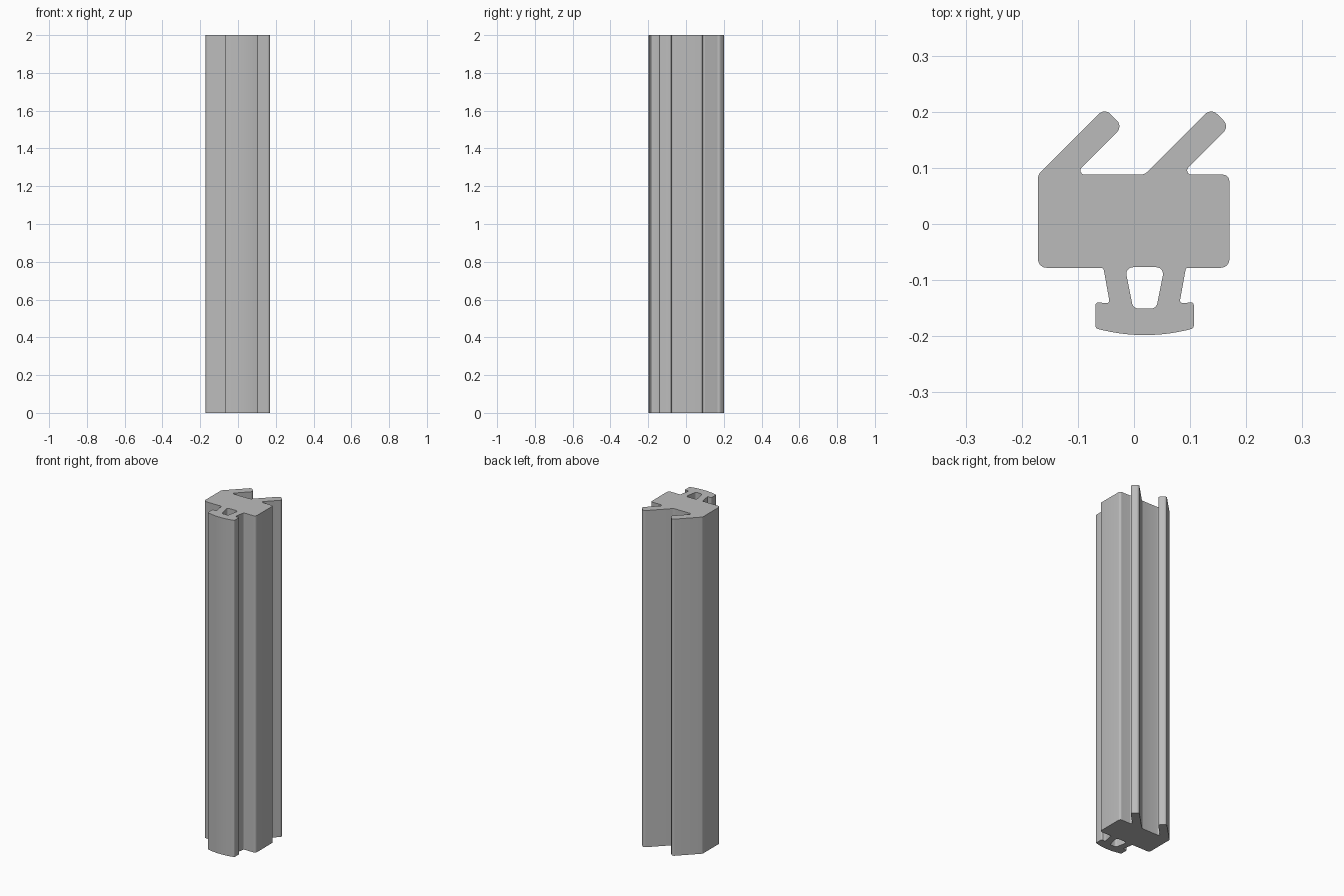
import bpy, bmesh, math
from mathutils import Vector

if "Cube" in bpy.data.objects:
    bpy.data.objects.remove(bpy.data.objects["Cube"], do_unlink=True)

LENGTH = 2.0
FOOT_X = 0.019      # centre line of the clip foot
FIN_PITCH = 0.19    # spacing of the two slanted fins


def rounded(corners, steps=6):
    """Outline from (x, y, radius) corners, each replaced by a tangent arc."""
    out = []
    for i, (x, y, r) in enumerate(corners):
        p = Vector((x, y))
        if r == 0:
            out.append(p)
            continue
        a = (Vector(corners[i - 1][:2]) - p).normalized()
        b = (Vector(corners[(i + 1) % len(corners)][:2]) - p).normalized()
        half = a.angle(b) / 2
        centre = p + (a + b).normalized() * (r / math.sin(half))
        start = p + a * (r / math.tan(half)) - centre
        end = p + b * (r / math.tan(half)) - centre
        for k in range(steps + 1):
            t = k / steps
            sweep = math.pi - 2 * half
            arc = (start * math.sin((1 - t) * sweep) + end * math.sin(t * sweep)) / math.sin(sweep)
            out.append(centre + arc)
    return out


def fin(dx):
    """Slanted fin: root pocket, two tip corners and the back root."""
    return [(0.084 + dx, 0.088, 0.0075), (0.17 + dx, 0.174, 0.0145),
            (0.1375 + dx, 0.2065, 0.0145)]


def mirrored(half):
    """Right half (offsets from the foot centre) followed by its left mirror."""
    right = [(FOOT_X + x, y, r) for x, y, r in half]
    left = [(FOOT_X - x, y, r) for x, y, r in reversed(half)]
    return right, left


# Clip foot with bowed underside, and the legs joining it to the body
half_foot = [(0.0875 * k / 6, -0.198 + 0.012 * (k / 6) ** 2, 0) for k in range(1, 6)]
half_foot += [(0.0875, -0.186, 0.006), (0.0875, -0.139, 0.005),
              (0.062, -0.142, 0.005), (0.0735, -0.078, 0.005)]
foot_right, foot_left = mirrored(half_foot)

# Full outer outline, counter-clockwise
outer = [(FOOT_X, -0.198, 0)] + foot_right
outer += [(0.17, -0.078, 0.015), (0.17, 0.088, 0.012)]
outer += fin(0) + [(0.019, 0.088, 0.02)] + fin(-FIN_PITCH)
outer += [(-0.171, 0.088, 0.015), (-0.171, -0.078, 0.015)] + foot_left

# Tapered hollow between the legs
hole_right, hole_left = mirrored([(0.0205, -0.151, 0.012), (0.0353, -0.077, 0.012)])
hollow = hole_right + hole_left

# Fill the section and extrude it to full length
bm = bmesh.new()
edges = []
for loop in (rounded(outer), rounded(hollow)):
    verts = [bm.verts.new((p.x, p.y, 0)) for p in loop]
    edges += [bm.edges.new((verts[i - 1], verts[i])) for i in range(len(verts))]
bmesh.ops.triangle_fill(bm, edges=edges, use_beauty=True, normal=(0, 0, 1))
top = bmesh.ops.extrude_face_region(bm, geom=bm.faces[:], use_keep_orig=True)
bmesh.ops.translate(bm, vec=(0, 0, LENGTH),
                    verts=[g for g in top["geom"] if isinstance(g, bmesh.types.BMVert)])
bmesh.ops.recalc_face_normals(bm, faces=bm.faces[:])

mesh = bpy.data.meshes.new("seal_strip")
bm.to_mesh(mesh)
bm.free()
strip = bpy.data.objects.new("seal_strip", mesh)
bpy.context.collection.objects.link(strip)

# Plain grey rubber
grey = bpy.data.materials.new("grey_rubber")
grey.use_nodes = True
colour = (0.5, 0.5, 0.5, 1)
grey.diffuse_color = colour
grey.node_tree.nodes["Principled BSDF"].inputs["Base Color"].default_value = colour
mesh.materials.append(grey)

bpy.ops.object.select_all(action="DESELECT")
strip.select_set(True)
bpy.context.view_layer.objects.active = strip
bpy.ops.object.shade_smooth_by_angle(angle=math.radians(30))
